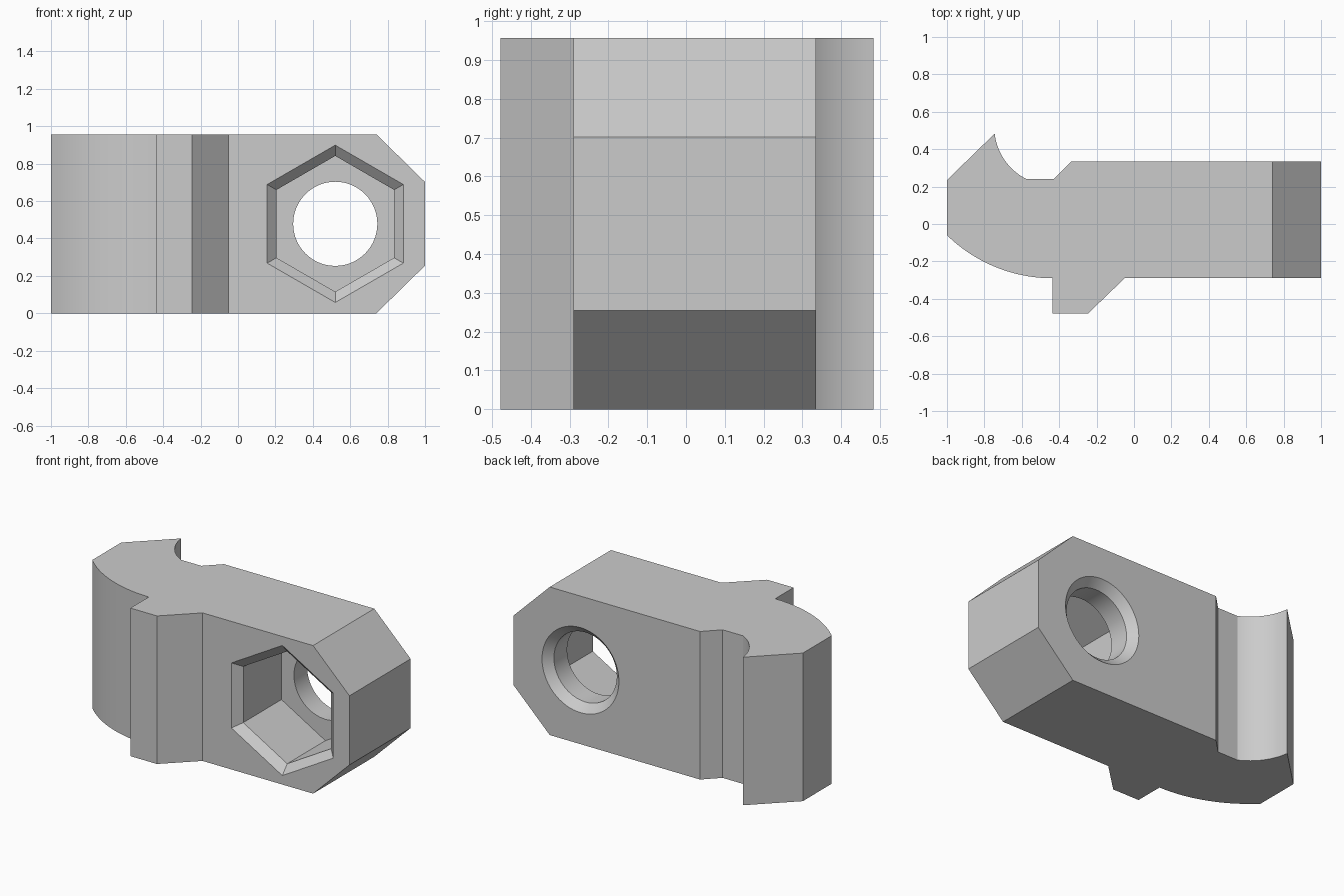
import bpy, bmesh, math
from mathutils import Vector

if "Cube" in bpy.data.objects:
    bpy.data.objects.remove(bpy.data.objects["Cube"])

H = 0.957                       # block height
FRONT, BACK = -0.29, 0.335      # main block faces

grey = bpy.data.materials.new("plain grey")
grey.diffuse_color = (0.6, 0.6, 0.6, 1)
grey.use_nodes = True
grey.node_tree.nodes["Principled BSDF"].inputs["Base Color"].default_value = grey.diffuse_color


def arc(cx, cy, r, a0, a1, n):
    """Points along an arc, angles in degrees."""
    angles = [math.radians(a0 + (a1 - a0) * i / n) for i in range(n + 1)]
    return [(cx + r * math.cos(a), cy + r * math.sin(a)) for a in angles]


def make_object(name, bm):
    bmesh.ops.recalc_face_normals(bm, faces=bm.faces)
    mesh = bpy.data.meshes.new(name)
    bm.to_mesh(mesh)
    bm.free()
    mesh.materials.append(grey)
    obj = bpy.data.objects.new(name, mesh)
    bpy.context.collection.objects.link(obj)
    return obj


def lofted_cutter(name, sides, rings, cx, cz):
    """Solid lofted along y through (y, radius) rings, one corner pointing up."""
    bm = bmesh.new()
    loops = []
    for y, r in rings:
        loops.append([bm.verts.new((cx + r * math.sin(2 * math.pi * i / sides), y,
                                    cz + r * math.cos(2 * math.pi * i / sides)))
                      for i in range(sides)])
    for a, b in zip(loops, loops[1:]):
        for i in range(sides):
            j = (i + 1) % sides
            bm.faces.new((a[i], a[j], b[j], b[i]))
    bm.faces.new(loops[0])
    bm.faces.new(loops[-1])
    return make_object(name, bm)


# Plan outline: hooked end with two concentric arcs, square tooth, long block
outline = [(-1, 0.235)]
outline += arc(-0.435, 0.519, 0.312, 186.6, 243.5, 20)
outline += [(-0.43, 0.24), (-0.335, BACK), (1, BACK), (1, FRONT), (-0.05, FRONT),
            (-0.245, -0.478), (-0.435, -0.478)]
outline += arc(-0.435, 0.519, 0.809, 270, 225.7, 24)

bm = bmesh.new()
base = bm.faces.new([bm.verts.new((x, y, 0)) for x, y in outline])
top = bmesh.ops.extrude_face_region(bm, geom=[base])["geom"]
bmesh.ops.translate(bm, vec=(0, 0, H),
                    verts=[v for v in top if isinstance(v, bmesh.types.BMVert)])

# Sloped corners at the right end, above and below
for z, sign in ((H, 1), (0, -1)):
    bmesh.ops.bisect_plane(bm, geom=bm.verts[:] + bm.edges[:] + bm.faces[:],
                           plane_co=Vector((0.74, 0, z)),
                           plane_no=Vector((0.255, 0, 0.26 * sign)), clear_outer=True)
    bmesh.ops.holes_fill(bm, edges=[e for e in bm.edges if e.is_boundary], sides=0)
block = make_object("clamp_block", bm)

# Hexagonal nut pocket and round bolt hole, both with bevelled mouths
cutters = [
    lofted_cutter("nut_pocket_cutter", 6,
                  [(-0.34, 0.478), (-0.24, 0.363), (0.15, 0.363)], 0.52, H / 2),
    lofted_cutter("bolt_hole_cutter", 64,
                  [(0.0, 0.225), (0.285, 0.225), (0.385, 0.325)], 0.52, H / 2),
]

bpy.context.view_layer.objects.active = block
block.select_set(True)
for cutter in cutters:
    mod = block.modifiers.new(cutter.name, "BOOLEAN")
    mod.operation = "DIFFERENCE"
    mod.solver = "EXACT"
    mod.object = cutter
    bpy.ops.object.modifier_apply(modifier=mod.name)
    bpy.data.objects.remove(cutter)

bpy.ops.object.shade_smooth_by_angle(angle=math.radians(25))
